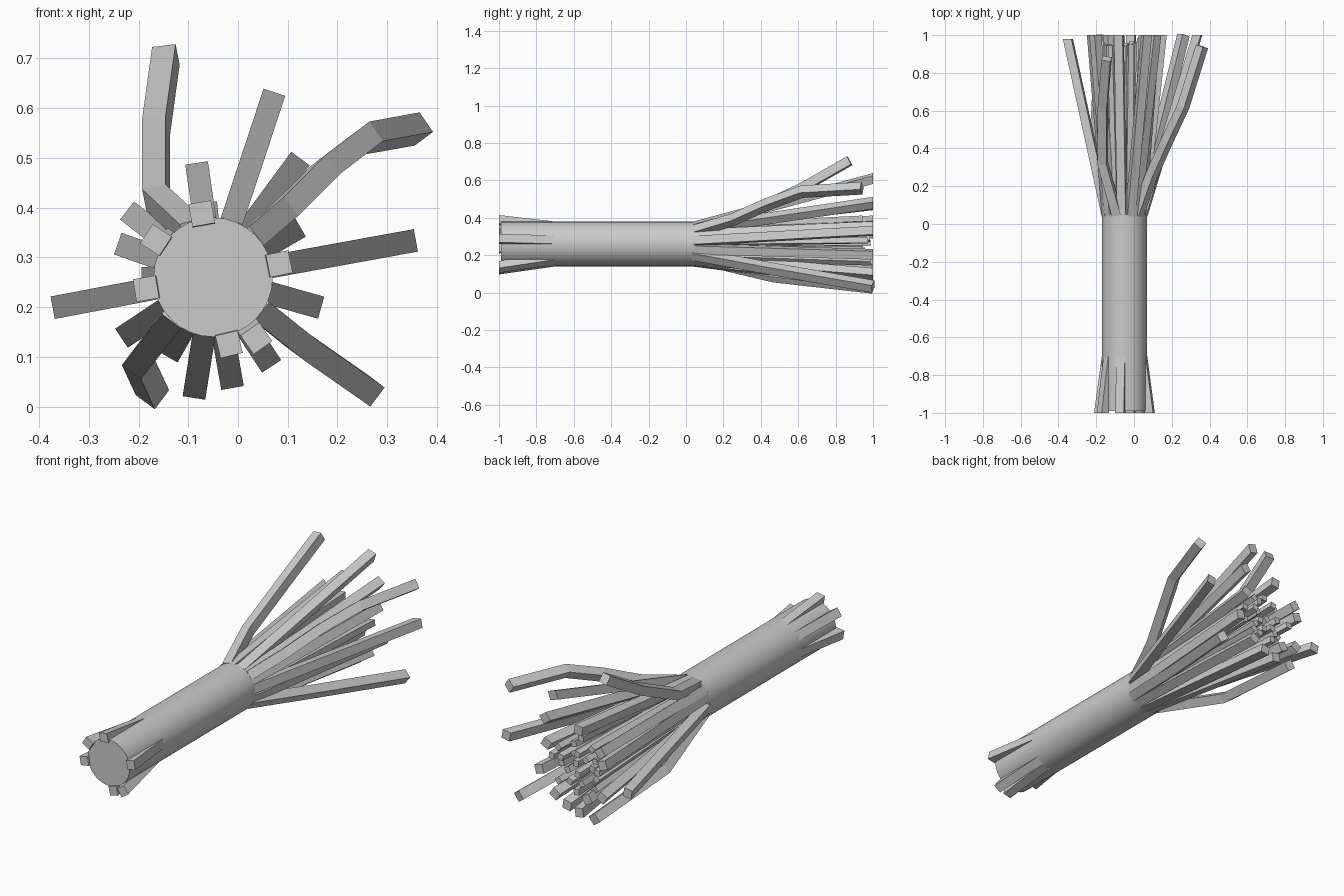
import bpy, bmesh, math, random
from mathutils import Vector

if "Cube" in bpy.data.objects:
    bpy.data.objects.remove(bpy.data.objects["Cube"])

random.seed(4)
CX, CZ, R = -0.05, 0.26, 0.12


def mesh_object(name, bm):
    bmesh.ops.recalc_face_normals(bm, faces=bm.faces)
    me = bpy.data.meshes.new(name)
    bm.to_mesh(me)
    bm.free()
    ob = bpy.data.objects.new(name, me)
    bpy.context.collection.objects.link(ob)
    return ob


def strand(bm, pts, tangent, widths, square=False):
    """Square strand through pts; square=True cuts ends across its direction."""
    rings = []
    t = Vector(tangent).normalized()
    for i, p in enumerate(pts):
        d = (pts[min(i + 1, len(pts) - 1)] - pts[max(i - 1, 0)]).normalized()
        s = t - d * t.dot(d) if square else t
        s = s.normalized()
        n = s.cross(d if square else Vector((0, 1, 0))).normalized()
        w = widths[i] / 2
        rings.append([bm.verts.new(p + s * a * w + n * b * w)
                      for a, b in ((-1, -1), (1, -1), (1, 1), (-1, 1))])
    for a, b in zip(rings, rings[1:]):
        for k in range(4):
            bm.faces.new((a[k], a[(k + 1) % 4], b[(k + 1) % 4], b[k]))
    bm.faces.new(rings[0])
    bm.faces.new(rings[-1])


def straight(bm, x, z, y0, y1, r0, w0, w1):
    d = Vector((x - CX, 0, z - CZ)).normalized()
    start = Vector((CX, y0, CZ)) + d * r0
    strand(bm, [start, Vector((x, y1, z))], (-d.z, 0, d.x), (w0, w1))


# Round binding
bpy.ops.mesh.primitive_cylinder_add(vertices=32, radius=R, depth=1.04,
                                    location=(CX, -0.47, CZ), rotation=(math.pi / 2, 0, 0))
bpy.context.object.name = "bundle_shaft"
bpy.ops.object.shade_smooth_by_angle()

# Outer straight twigs
bm = bmesh.new()
for x, z, y in ((.066, .61, 1), (.112, .48, 1), (.335, .33, 1), (.145, .205, 1), (-.08, .467, 1),
                (-.205, .38, 1), (-.22, .32, 1), (-.35, .203, .98), (-.215, .15, 1),
                (-.085, .04, 1), (-.015, .06, 1), (.055, .1, 1), (.105, .35, 1), (-.13, .12, 1)):
    straight(bm, x, z, .04, y, .096, .046, .046)
mesh_object("outer_twigs", bm)

# Bent twigs
bm = bmesh.new()
for pts, t in (
    (((-.09, .05, .35), (-.165, .32, .42), (-.165, .62, .56), (-.145, .875, .705)), (1, 0, .2)),
    (((.02, .05, .33), (.09, .25, .39), (.175, .44, .475), (.26, .62, .54), (.36, .94, .558)), (-.6, 0, .8)),
    (((.03, .04, .205), (.13, .47, .125), (.262, 1, .033)), (.6, 0, .8)),
    (((-.12, .04, .19), (-.2, .47, .088), (-.172, 1, .028)), (.8, 0, -.6)),
):
    strand(bm, [Vector(p) for p in pts], t, [.048] * len(pts), True)
mesh_object("bent_twigs", bm)

# Inner twigs filling the brush
bm = bmesh.new()
for i in range(22):
    a = i * 2.4
    r = .145 * math.sqrt((i + .5) / 22)
    straight(bm, CX + r * math.cos(a), CZ + r * math.sin(a), .03,
             random.uniform(.93, 1), r * .65, .035, .03)
mesh_object("inner_twigs", bm)

# Short splayed ends at the front
bm = bmesh.new()
for x, z in ((-.073, .388), (-.165, .335), (-.185, .237), (-.018, .125), (.037, .137), (.083, .287)):
    straight(bm, x, z, -.7, -1, .095, .046, .046)
mesh_object("front_splinters", bm)
